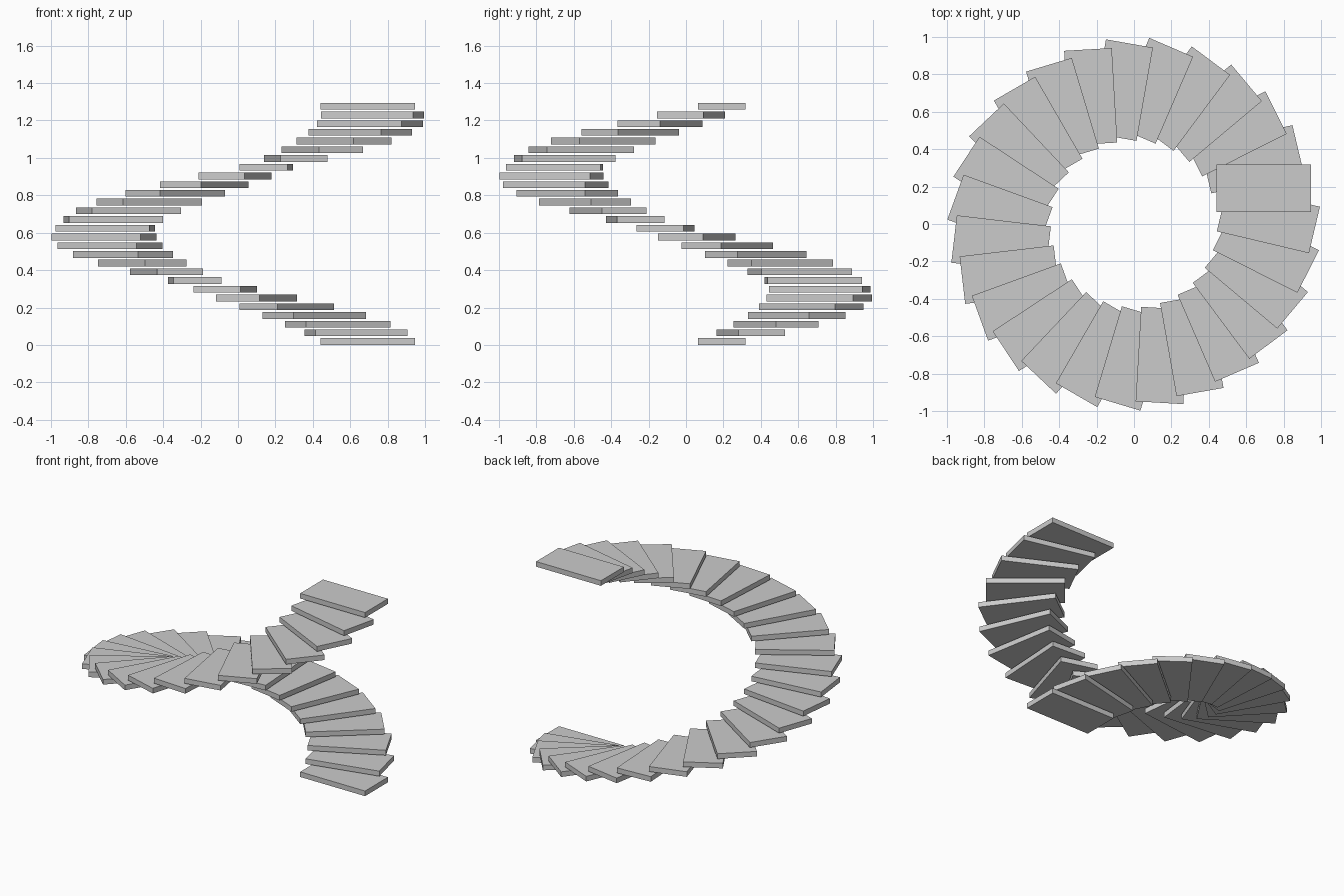
import bpy
from math import radians
from mathutils import Matrix

if "Cube" in bpy.data.objects:
    bpy.data.objects.remove(bpy.data.objects["Cube"])

STEPS = 28                 # one full turn plus the closing tread
TURN = radians(360 / 27)   # rotation per tread
RISE = 0.0466              # height gain per tread
X0, X1 = 0.44, 0.946       # tread extent away from the axis
Y0, Y1 = 0.064, 0.319      # tread extent across, offset from the axis
THICK = 0.036

def make_tread(i):
    bpy.ops.mesh.primitive_cube_add(size=1)
    ob = bpy.context.object
    ob.name = f"stair_tread_{i + 1:02d}"
    # Shape the flat slab, offset from the axis, then swing it up the spiral
    size = Matrix.Diagonal((X1 - X0, Y1 - Y0, THICK, 1))
    place = Matrix.Translation(((X0 + X1) / 2, (Y0 + Y1) / 2, THICK / 2 + i * RISE))
    ob.data.transform(Matrix.Rotation(i * TURN, 4, 'Z') @ place @ size)

# Spiral of flat treads
for i in range(STEPS):
    make_tread(i)
